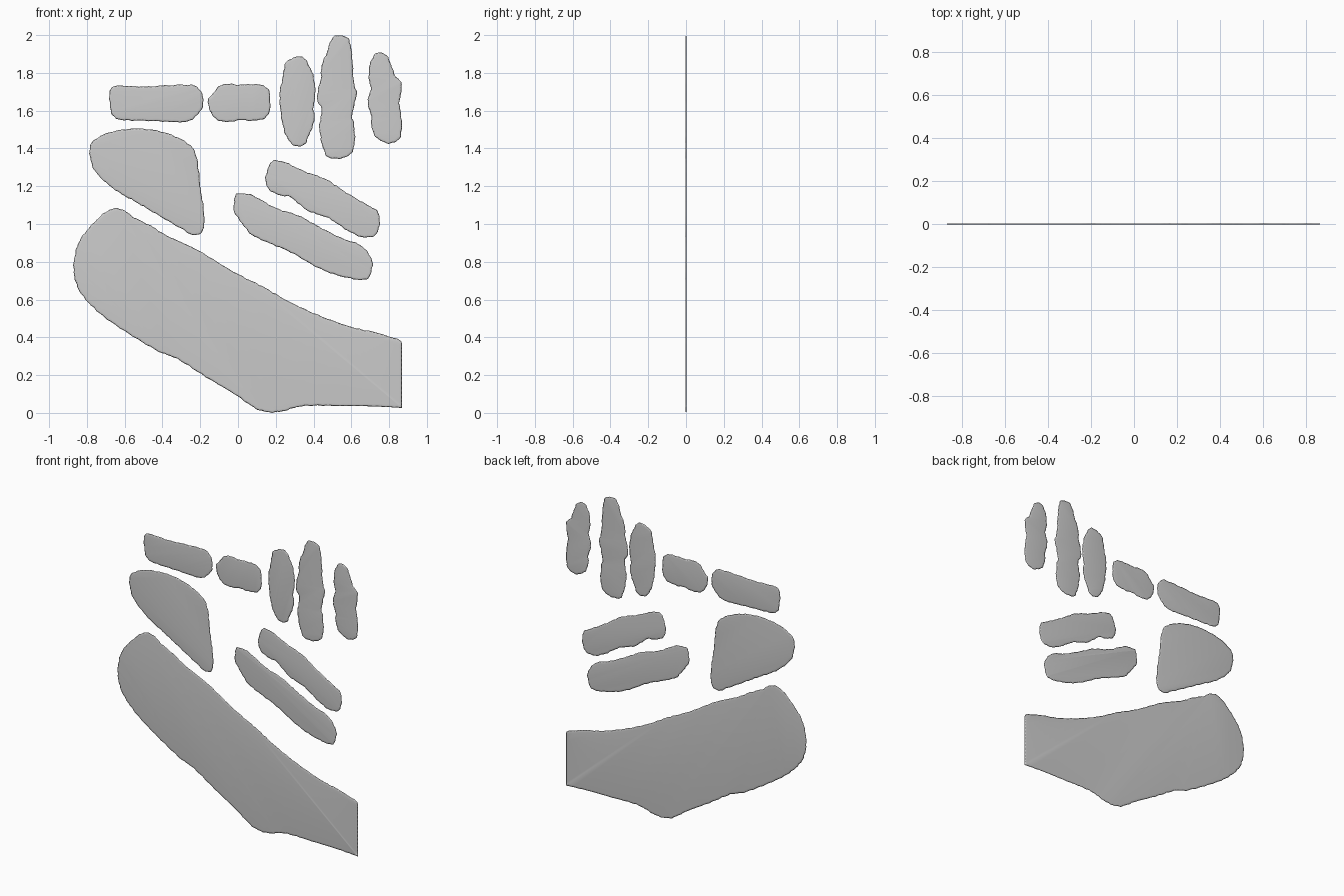
import bpy, bmesh, math
from mathutils import Vector

X_LIMIT = 0.867            # flat cut on the right side
# rim cross-section: (inset from outline, depth)
RIM = [(0.014, -0.003), (0.005, -0.002), (0, 0), (0.005, 0.002), (0.014, 0.003)]


def smooth_outline(pts, steps=7, ripple=0.003):
    """Closed Catmull-Rom curve with a slight hand-worn ripple."""
    p = [Vector(q) for q in pts]
    n, out, run = len(p), [], 0.0
    for i in range(n):
        a, b, c, d = p[i - 1], p[i], p[(i + 1) % n], p[(i + 2) % n]
        for k in range(steps):
            t = k / steps
            v = 0.5 * (2 * b + (c - a) * t + (2 * a - 5 * b + 4 * c - d) * t ** 2
                       + (3 * b - a - 3 * c + d) * t ** 3)
            s = run + t * (c - b).length
            tan = (c - b).normalized()
            v += Vector((-tan.y, tan.x)) * ripple * math.sin(s * 120) * math.sin(s * 37 + 1)
            out.append(Vector((min(v.x, X_LIMIT), v.y)))
        run += (c - b).length
    return out


def pad(name, pts):
    """Thin pad with softly rounded rim; outline runs clockwise in x, z."""
    o = smooth_outline(pts)
    n = len(o)
    inward = []
    for i in range(n):
        t = (o[(i + 2) % n] - o[i - 2]).normalized()
        inward.append(Vector((t.y, -t.x)))
    bm = bmesh.new()
    rings = [[bm.verts.new((q.x + m.x * d, y, q.y + m.y * d)) for q, m in zip(o, inward)]
             for d, y in RIM]
    for r, s in zip(rings, rings[1:]):
        for i in range(n):
            j = (i + 1) % n
            bm.faces.new((r[i], r[j], s[j], s[i]))
    bm.faces.new(rings[0])
    bm.faces.new(rings[-1][::-1])
    bmesh.ops.recalc_face_normals(bm, faces=bm.faces)
    for f in bm.faces:
        f.smooth = True
    me = bpy.data.meshes.new(name)
    bm.to_mesh(me)
    bm.free()
    bpy.context.collection.objects.link(bpy.data.objects.new(name, me))


# top row: two lying pads
pad("long_lying_pad", [(-.68, 1.68), (-.655, 1.73), (-.5, 1.728), (-.3, 1.737), (-.22, 1.728),
    (-.185, 1.67), (-.192, 1.61), (-.235, 1.56), (-.29, 1.54), (-.45, 1.545), (-.6, 1.55),
    (-.655, 1.565), (-.675, 1.61)])
pad("short_lying_pad", [(-.16, 1.65), (-.13, 1.695), (-.08, 1.74), (.01, 1.737), (.09, 1.74),
    (.145, 1.728), (.168, 1.69), (.168, 1.6), (.14, 1.56), (.08, 1.547), (.01, 1.55),
    (-.06, 1.54), (-.12, 1.558), (-.147, 1.6)])

# top row: three upright pads
pad("upright_pad_left", [(.285, 1.875), (.335, 1.888), (.37, 1.85), (.4, 1.78), (.41, 1.69),
    (.4, 1.62), (.405, 1.55), (.38, 1.48), (.355, 1.425), (.315, 1.41), (.27, 1.44),
    (.24, 1.51), (.225, 1.6), (.22, 1.69), (.237, 1.78), (.25, 1.85)])
pad("upright_pad_middle", [(.5, 1.985), (.55, 1.998), (.59, 1.97), (.605, 1.88), (.613, 1.75),
    (.628, 1.69), (.605, 1.58), (.615, 1.52), (.617, 1.42), (.59, 1.365), (.535, 1.347),
    (.475, 1.355), (.445, 1.42), (.43, 1.52), (.443, 1.6), (.418, 1.67), (.438, 1.77),
    (.443, 1.84), (.467, 1.9)])
pad("upright_pad_right", [(.715, 1.885), (.75, 1.91), (.795, 1.88), (.83, 1.79), (.867, 1.74),
    (.855, 1.64), (.867, 1.55), (.862, 1.47), (.835, 1.435), (.79, 1.428), (.735, 1.455),
    (.707, 1.51), (.705, 1.57), (.686, 1.65), (.702, 1.71), (.692, 1.78), (.697, 1.84)])

# middle: wedge and two slanted pads
pad("wedge_pad", [(-.53, 1.505), (-.39, 1.485), (-.27, 1.43), (-.22, 1.36), (-.2, 1.2),
    (-.182, 1.08), (-.182, .975), (-.23, .94), (-.3, .975), (-.42, 1.045), (-.53, 1.11),
    (-.65, 1.18), (-.75, 1.27), (-.782, 1.35), (-.775, 1.43), (-.68, 1.485)])
pad("slanted_pad_upper", [(.18, 1.33), (.24, 1.33), (.35, 1.28), (.47, 1.235), (.56, 1.175),
    (.66, 1.115), (.74, 1.065), (.748, .99), (.725, .94), (.66, .93), (.58, .965),
    (.48, 1.03), (.37, 1.07), (.28, 1.14), (.21, 1.155), (.155, 1.195), (.148, 1.26)])
pad("slanted_pad_lower", [(-.015, 1.145), (.01, 1.162), (.08, 1.15), (.2, 1.085), (.32, 1.045),
    (.43, .985), (.55, .925), (.645, .89), (.7, .83), (.712, .775), (.69, .715),
    (.64, .705), (.52, .73), (.41, .775), (.28, .85), (.15, .905), (.07, .945),
    (.02, 1.005), (-.022, 1.07)])

# base: large slanted slab, cut flat on the right
pad("large_base_slab", [(.75, .42), (.9, .355), (.95, .2), (.9, .042), (.75, .033),
    (.5, .038), (.34, .036), (.25, .012), (.18, .003), (.1, .02), (-.02, .1), (-.17, .19),
    (-.32, .285), (-.42, .325), (-.58, .42), (-.73, .525), (-.83, .63), (-.866, .72),
    (-.868, .81), (-.84, .91), (-.77, 1.0), (-.69, 1.07), (-.62, 1.08), (-.55, 1.035),
    (-.46, .99), (-.38, .94), (-.22, .865), (0, .735), (.13, .67), (.26, .595),
    (.42, .52), (.6, .455)])
